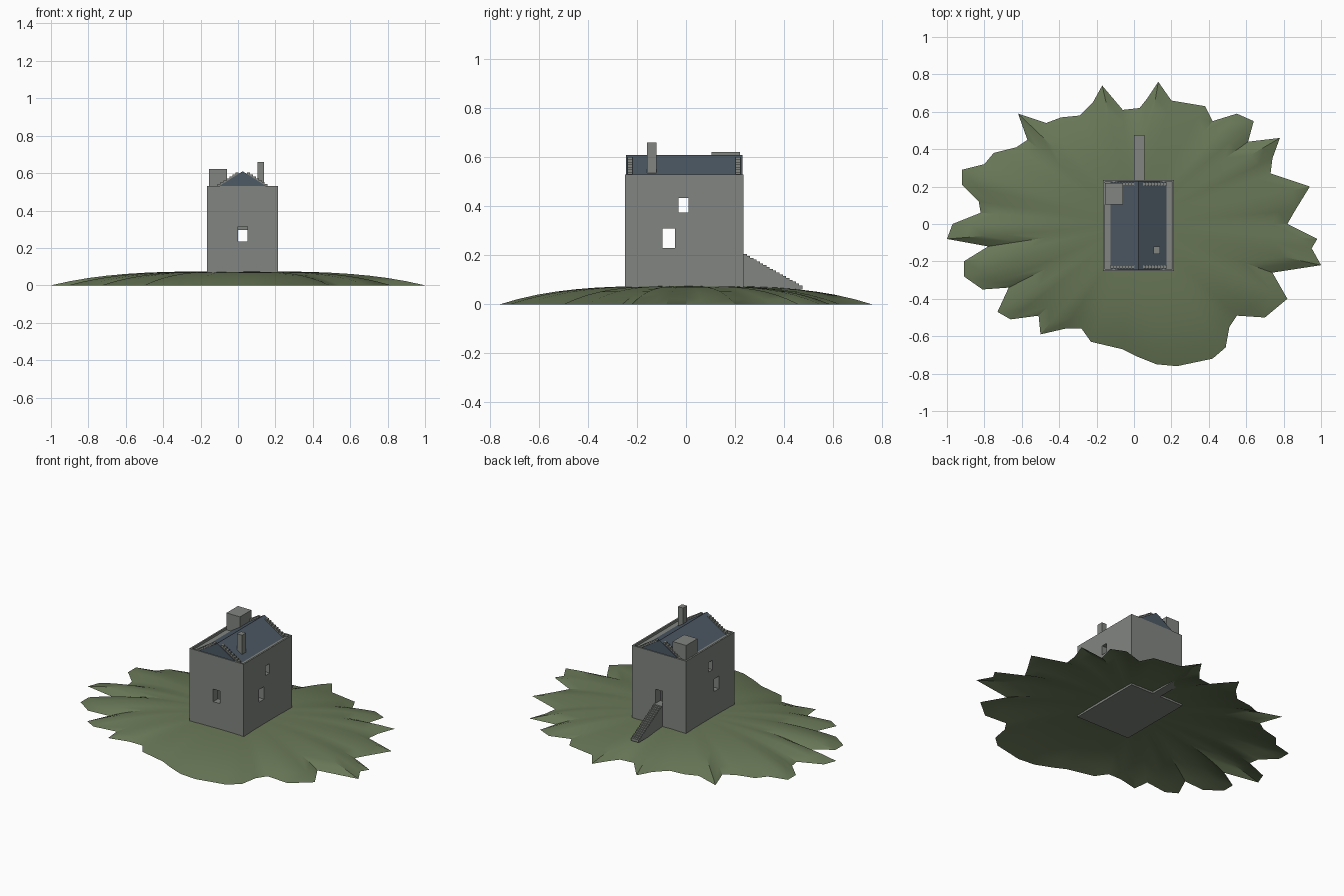
import bpy, bmesh, math
from mathutils import Vector

if "Cube" in bpy.data.objects:
    bpy.data.objects.remove(bpy.data.objects["Cube"], do_unlink=True)


def material(name, colour):
    mat = bpy.data.materials.new(name)
    mat.use_nodes = True
    mat.diffuse_color = (*colour, 1)
    mat.node_tree.nodes["Principled BSDF"].inputs["Base Color"].default_value = (*colour, 1)
    return mat


stone = material("grey stone", (0.22, 0.235, 0.215))
slate = material("blue slate", (0.075, 0.1, 0.13))
grass = material("dull green grass", (0.14, 0.185, 0.095))


def finish(name, bm, mat):
    bmesh.ops.recalc_face_normals(bm, faces=bm.faces)
    mesh = bpy.data.meshes.new(name)
    bm.to_mesh(mesh)
    bm.free()
    obj = bpy.data.objects.new(name, mesh)
    bpy.context.collection.objects.link(obj)
    if mat:
        mesh.materials.append(mat)
    return obj


def add_box(bm, xs, ys, zs):
    low, high = Vector((xs[0], ys[0], zs[0])), Vector((xs[1], ys[1], zs[1]))
    verts = bmesh.ops.create_cube(bm, size=1)["verts"]
    for v in verts:
        v.co = (low + high) / 2 + v.co * (high - low)


def box(name, xs, ys, zs, mat=None):
    bm = bmesh.new()
    add_box(bm, xs, ys, zs)
    return finish(name, bm, mat)


def extrude_profile(name, points, axis, start, end, mat):
    """Extrude a closed (across, up) outline along the x or y axis."""
    bm = bmesh.new()
    place = (lambda a, d, z: (d, a, z)) if axis == "x" else (lambda a, d, z: (a, d, z))
    face = bm.faces.new([bm.verts.new(place(a, start, z)) for a, z in points])
    new = bmesh.ops.extrude_face_region(bm, geom=[face])["geom"]
    step = Vector(place(0, end - start, 0))
    bmesh.ops.translate(bm, vec=step, verts=[g for g in new if isinstance(g, bmesh.types.BMVert)])
    return finish(name, bm, mat)


# Grassy mound: ragged outline in hundredths, shrunk ring by ring into a dome
OUTLINE = [
    (13, 76), (20, 66), (38, 63), (42, 55), (55, 59), (64, 55), (61, 44), (78, 46),
    (74, 35), (73, 27), (94, 20), (86, 7), (82, 0), (98, -8), (95, -13), (100, -22),
    (74, -26), (82, -40), (70, -50), (55, -49), (51, -55), (49, -66), (42, -72), (23, -76),
    (12, -75), (2, -71), (-6, -67), (-23, -63), (-28, -56), (-37, -56), (-50, -59), (-51, -49),
    (-66, -51), (-73, -47), (-67, -34), (-81, -35), (-91, -28), (-91, -20), (-78, -12),
    (-100, -8), (-97, 0), (-82, 6), (-83, 12), (-92, 21), (-92, 29), (-80, 32), (-75, 38),
    (-63, 41), (-57, 45), (-62, 59), (-47, 54), (-39, 57), (-29, 58), (-22, 65), (-17, 74),
    (-6, 61), (3, 62), (7, 67)]
HILL, RINGS = 0.075, 10
bm = bmesh.new()
rings = []
for i in range(1, RINGS + 1):
    t = i / RINGS
    z = HILL * (1 - t ** 3.3)
    rings.append([bm.verts.new((x * t / 100, y * t / 100, z)) for x, y in OUTLINE])
top = bm.verts.new((0, 0, HILL))
count = len(OUTLINE)
for k in range(count):
    n = (k + 1) % count
    bm.faces.new((top, rings[0][n], rings[0][k]))
    for inner, outer in zip(rings, rings[1:]):
        bm.faces.new((inner[k], inner[n], outer[n], outer[k]))
mound = finish("grass_mound", bm, grass)
if sum(p.normal.z for p in mound.data.polygons) < 0:
    mound.data.flip_normals()
bpy.context.view_layer.objects.active = mound
mound.select_set(True)
bpy.ops.object.shade_smooth_by_angle(angle=math.radians(30))

# Tower walls, hollowed and pierced by openings
LEFT, RIGHT, FRONT, BACK, EAVES = -0.165, 0.215, -0.25, 0.235, 0.53
MID = (LEFT + RIGHT) / 2
WALK = EAVES - 0.015
tower = box("tower_walls", (LEFT, RIGHT), (FRONT, BACK), (0.06, EAVES), stone)


def inset(a, b, d):
    return (a + d, b - d)


cutters = [
    box("room_cutter", inset(LEFT, RIGHT, 0.05), inset(FRONT, BACK, 0.05), (0.1, 0.49)),
    box("walk_cutter", inset(LEFT, RIGHT, 0.01), inset(FRONT, BACK, 0.01), (WALK, 0.6)),
    box("front_window_cutter", (0, 0.05), (-0.3, -0.1), (0.235, 0.315)),
    box("back_door_cutter", (0, 0.05), (0.1, 0.3), (0.205, 0.295)),
    box("low_window_cutter", (-0.3, 0.3), (-0.095, -0.045), (0.23, 0.31)),
    box("high_window_cutter", (-0.3, 0.3), (-0.03, 0.01), (0.375, 0.435)),
]
bpy.context.view_layer.objects.active = tower
for cutter in cutters:
    cut = tower.modifiers.new(cutter.name, "BOOLEAN")
    cut.operation, cut.solver, cut.object = "DIFFERENCE", "EXACT", cutter
    bpy.ops.object.modifier_apply(modifier=cut.name)
    bpy.data.objects.remove(cutter, do_unlink=True)

# Slate roof
HALF, RIDGE = 0.15, 0.61
extrude_profile("slate_roof", [(MID - HALF, WALK), (MID + HALF, WALK), (MID, RIDGE)],
                "y", FRONT + 0.005, BACK - 0.005, slate)

# Crow steps along both slopes of each gable
STEPS = 8
bm = bmesh.new()
for y in (FRONT + 0.012, BACK - 0.032):
    for side in (-1, 1):
        for i in range(STEPS):
            near, far = (0.022 + 0.016 * (i + j) for j in (0, 1))
            z = RIDGE - (RIDGE - WALK) * near / HALF
            xs = sorted((MID + side * near, MID + side * far))
            add_box(bm, xs, (y, y + 0.02), (z - 0.015, z + 0.006))
finish("gable_crow_steps", bm, stone)

# Chimney and corner cap house
box("chimney", (0.105, 0.14), (-0.16, -0.12), (0.53, 0.66), stone)
box("cap_house", (-0.155, -0.06), (0.105, 0.22), (WALK, 0.622), stone)

# Outside stair to the raised back door
TREADS, FOOT, HEAD, DOORSTEP = 18, 0.475, BACK, 0.205
run, rise = (FOOT - HEAD) / TREADS, (DOORSTEP - 0.07) / TREADS
outline = [(HEAD, 0.06), (FOOT, 0.06)]
for i in range(TREADS):
    y = FOOT - run * i
    outline += [(y, 0.07 + rise * (i + 1)), (y - run, 0.07 + rise * (i + 1))]
extrude_profile("back_stair", outline, "x", 0, 0.055, stone)
